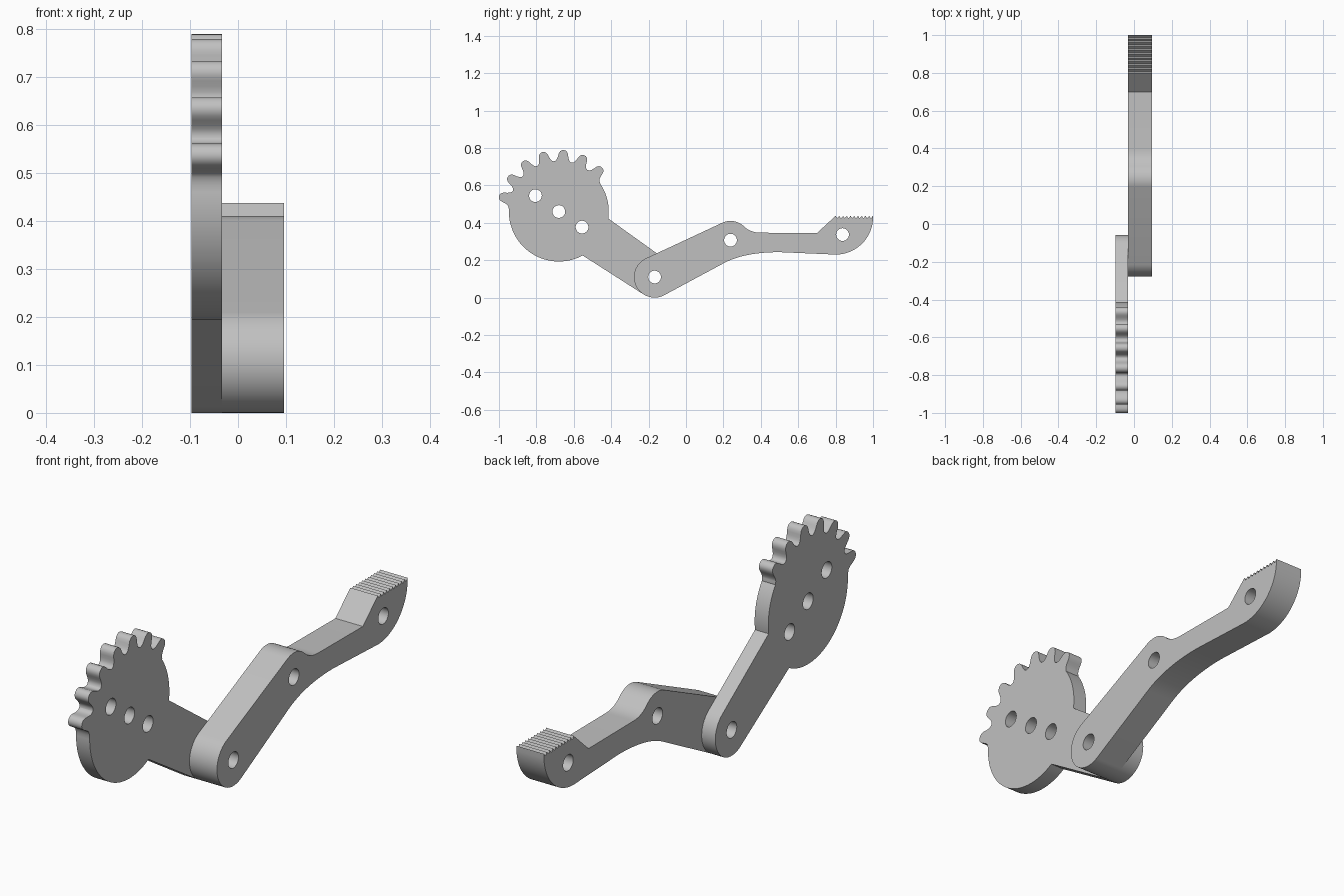
import bpy, bmesh
from math import cos, sin, radians
from mathutils import Matrix

cube = bpy.data.objects.get("Cube")
if cube:
    bpy.data.objects.remove(cube, do_unlink=True)

grey = bpy.data.materials.new("plain_grey")
grey.use_nodes = True
grey.diffuse_color = (0.53, 0.53, 0.53, 1)
grey.node_tree.nodes["Principled BSDF"].inputs["Base Color"].default_value = grey.diffuse_color


def arc(centre, radius, start, end, steps=24):
    """Points along an arc, angles in degrees."""
    angles = [radians(start + (end - start) * i / steps) for i in range(steps + 1)]
    return [(centre[0] + radius * cos(a), centre[1] + radius * sin(a)) for a in angles]


def bend(a, b, c, steps=12):
    """Quadratic curve from a to c, pulled towards b."""
    ts = [i / steps for i in range(steps + 1)]
    return [tuple((1 - t) ** 2 * p + 2 * t * (1 - t) * q + t * t * r
                  for p, q, r in zip(a, b, c)) for t in ts]


def plate(name, outline, holes, x_min, x_max):
    """Extrude a side profile (y, z) with round holes across x."""
    curve = bpy.data.curves.new(name + "_profile", 'CURVE')
    curve.dimensions = '2D'
    curve.fill_mode = 'BOTH'
    curve.extrude = (x_max - x_min) / 2
    for loop in [outline] + [arc(h, HOLE, 0, 350, 35) for h in holes]:
        spline = curve.splines.new('POLY')
        spline.points.add(len(loop) - 1)
        for point, (y, z) in zip(spline.points, loop):
            point.co = (y, z, 0, 1)
        spline.use_cyclic_u = True
    helper = bpy.data.objects.new(name + "_profile", curve)
    bpy.context.collection.objects.link(helper)
    graph = bpy.context.evaluated_depsgraph_get()
    mesh = bpy.data.meshes.new_from_object(helper.evaluated_get(graph))
    bpy.data.objects.remove(helper, do_unlink=True)

    # Stand the profile up so its thickness runs along x
    turn = Matrix(((0, 0, 1, (x_min + x_max) / 2), (1, 0, 0, 0), (0, 1, 0, 0), (0, 0, 0, 1)))
    bm = bmesh.new()
    bm.from_mesh(mesh)
    bm.transform(turn)
    bmesh.ops.remove_doubles(bm, verts=bm.verts, dist=0.0002)
    bmesh.ops.recalc_face_normals(bm, faces=bm.faces)
    bm.to_mesh(mesh)
    bm.free()
    mesh.name = name
    mesh.materials.clear()
    mesh.materials.append(grey)
    obj = bpy.data.objects.new(name, mesh)
    bpy.context.collection.objects.link(obj)
    bpy.ops.object.select_all(action='DESELECT')
    obj.select_set(True)
    bpy.context.view_layer.objects.active = obj
    bpy.ops.object.shade_smooth_by_angle(angle=radians(32))
    return obj


HOLE = 0.034
PIVOT, PIVOT_R = (-0.168, 0.11), 0.11
HUB, HUB_R = (-0.68, 0.46), 0.267

# Gear sector with its link bar: body arc, seven rounded teeth, body arc, bar end
half_tooth = [(-9.9, 0.270), (-8, 0.273), (-6.6, 0.281), (-5.6, 0.292), (-4.9, 0.304),
              (-4.2, 0.315), (-3, 0.324), (-1.5, 0.329)]
tooth = half_tooth + [(0, 0.33)] + [(-a, r) for a, r in reversed(half_tooth)]
gear = arc(HUB, HUB_R, -8, 35, 16)
for k in range(7):
    for offset, r in tooth:
        gear += arc(HUB, r, 45.5 + 20 * k + offset, 0, 1)[:1]
gear += arc(HUB, HUB_R, 177, 298.5, 40)
gear += arc(PIVOT, PIVOT_R, 237.7, 414.5, 40)
plate("gear_lever", gear, [(-0.805, 0.545), HUB, (-0.556, 0.377), PIVOT], -0.097, -0.033)

# Pedal arm: pivot end, curved underside, round toe, serrated pad, ramp, hump
KNEE = (0.238, 0.307)
arm = arc(PIVOT, PIVOT_R, 115, 297.7, 40)
arm += bend((0.2, 0.183), (0.31, 0.243), (0.5, 0.243))
arm += arc((0.8, 0.43), 0.2, 270, 356, 24)
ridges = 10
pitch = 0.2 / ridges
for i in range(ridges):
    y = 1.0 - i * pitch
    arm += [(y, 0.437), (y - 0.6 * pitch, 0.424)]
arm += [(0.8, 0.437), (0.70, 0.345)]
arm += bend((0.40, 0.347), (0.345, 0.347), (0.311, 0.38), 8)
arm += arc(KNEE, 0.103, 46, 115, 16)
plate("pedal_arm", arm, [PIVOT, KNEE, (0.837, 0.337)], -0.033, 0.096)
